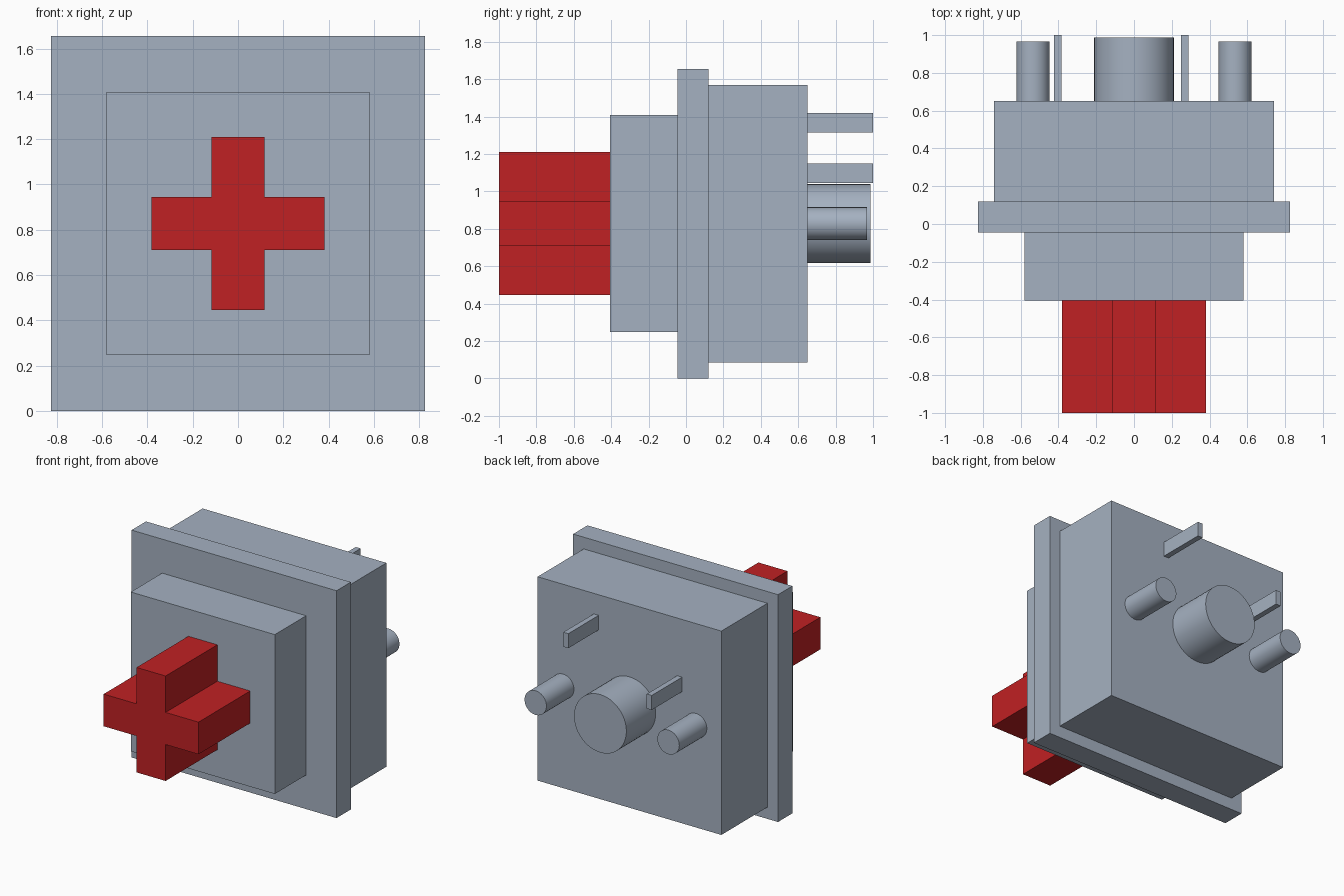
import bpy
import bmesh
from math import radians
from mathutils import Matrix

cube = bpy.data.objects.get("Cube")
if cube:
    bpy.data.objects.remove(cube, do_unlink=True)

CZ = 0.8275  # height of the central axis


def material(name, rgb):
    mat = bpy.data.materials.new(name)
    mat.use_nodes = True
    mat.diffuse_color = (*rgb, 1)
    bsdf = next(n for n in mat.node_tree.nodes if n.type == "BSDF_PRINCIPLED")
    bsdf.inputs["Base Color"].default_value = (*rgb, 1)
    return mat


grey = material("blue grey", (0.376, 0.44, 0.533))
red = material("red", (0.527, 0.015, 0.017))


def finish(bm, name, mat):
    bmesh.ops.recalc_face_normals(bm, faces=bm.faces)
    mesh = bpy.data.meshes.new(name)
    bm.to_mesh(mesh)
    bm.free()
    mesh.materials.append(mat)
    obj = bpy.data.objects.new(name, mesh)
    bpy.context.collection.objects.link(obj)
    return obj


def prism(name, outline, y0, y1, mat, x=0, z=CZ):
    """Extrude an (x, z) outline from y0 back to y1."""
    bm = bmesh.new()
    face = bm.faces.new([bm.verts.new((x + px, y0, z + pz)) for px, pz in outline])
    new = bmesh.ops.extrude_face_region(bm, geom=[face], use_keep_orig=True)["geom"]
    verts = [v for v in new if isinstance(v, bmesh.types.BMVert)]
    bmesh.ops.translate(bm, verts=verts, vec=(0, y1 - y0, 0))
    return finish(bm, name, mat)


def rect(w, h):
    return [(-w, -h), (w, -h), (w, h), (-w, h)]


def cylinder(name, x, r, y0, y1):
    bm = bmesh.new()
    place = Matrix.Translation((x, (y0 + y1) / 2, CZ)) @ Matrix.Rotation(radians(90), 4, "X")
    bmesh.ops.create_cone(bm, cap_ends=True, segments=48, radius1=r, radius2=r,
                          depth=y1 - y0, matrix=place)
    obj = finish(bm, name, grey)
    bpy.ops.object.select_all(action="DESELECT")
    bpy.context.view_layer.objects.active = obj
    obj.select_set(True)
    bpy.ops.object.shade_smooth_by_angle(angle=radians(30))


# Housing: front cover, flange and rear body
prism("front_cover", rect(0.58, 0.58), -0.405, -0.045, grey)
prism("flange", rect(0.825, 0.8275), -0.045, 0.12, grey)
prism("rear_body", rect(0.74, 0.742), 0.12, 0.65, grey)

# Cross-shaped stem
a, b = 0.117, 0.382
quarter = [(b, -a), (b, a), (a, a)]
cross = []
for turn in range(4):
    cross += quarter
    quarter = [(-z, x) for x, z in quarter]
prism("cross_stem", cross, -1.0, -0.405, red)

# Round posts on the back
cylinder("centre_post", 0, 0.211, 0.65, 0.987)
for side, x in (("left", 0.535), ("right", -0.535)):
    cylinder(side + "_post", x, 0.088, 0.65, 0.967)

# Flat contact pins on the back
for side, x, z in (("left", 0.268, 1.367), ("right", -0.404, 1.097)):
    prism(side + "_contact_pin", rect(0.02, 0.053), 0.65, 1.0, grey, x, z)
